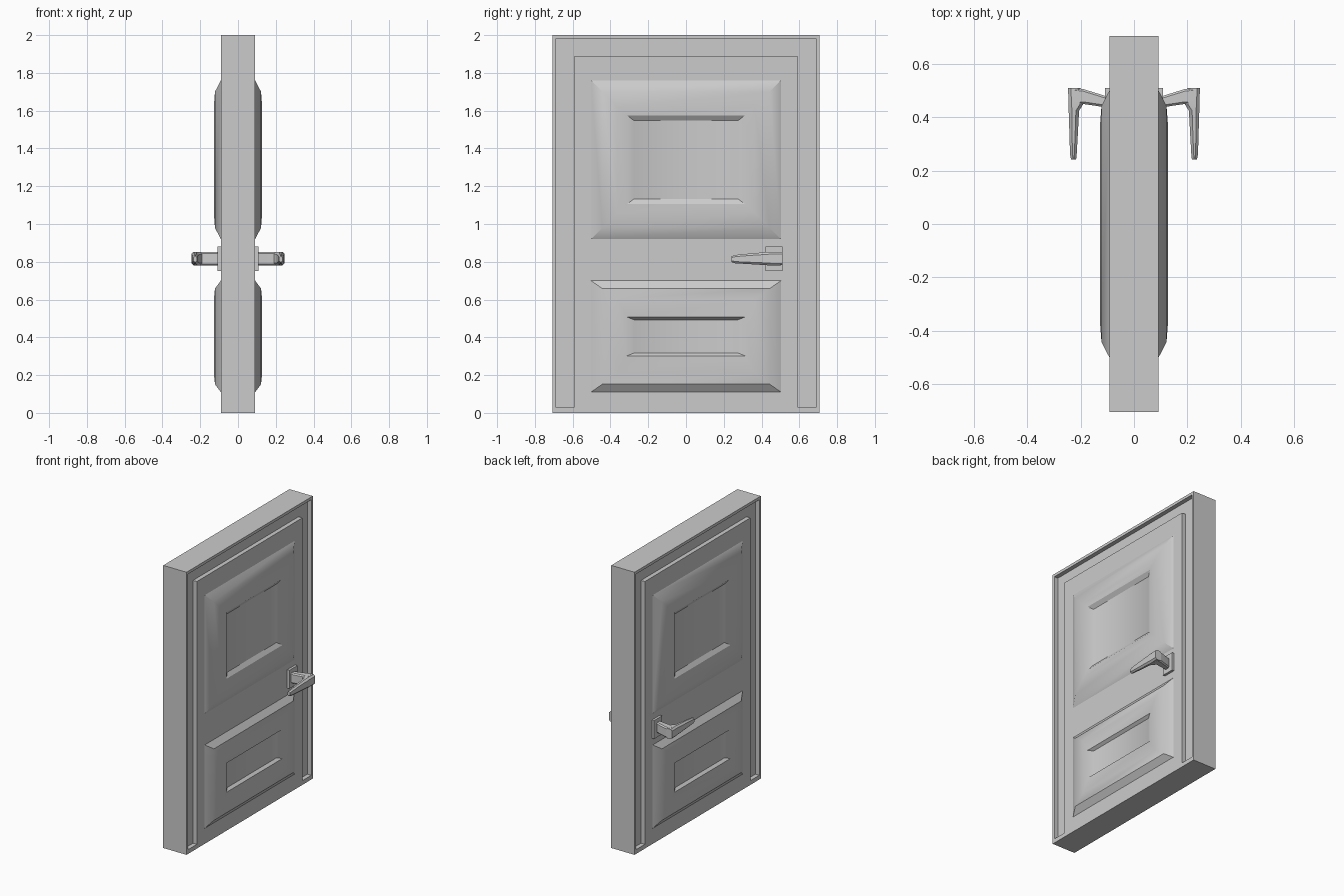
import bpy, bmesh, math
from mathutils import Vector

cube = bpy.data.objects.get("Cube")
if cube:
    bpy.data.objects.remove(cube, do_unlink=True)

FACE = 0.091      # half thickness of the door
GROOVE = 0.03     # depth of the frame groove

grey = bpy.data.materials.new("light_grey")
grey.use_nodes = True
grey.diffuse_color = (0.6, 0.6, 0.6, 1)
grey.node_tree.nodes["Principled BSDF"].inputs["Base Color"].default_value = (0.6, 0.6, 0.6, 1)


def finish(name, bm, smooth=None):
    """Turn a bmesh into a named object with outward normals."""
    bmesh.ops.recalc_face_normals(bm, faces=bm.faces)
    mesh = bpy.data.meshes.new(name)
    bm.to_mesh(mesh)
    bm.free()
    mesh.materials.append(grey)
    obj = bpy.data.objects.new(name, mesh)
    bpy.context.collection.objects.link(obj)
    bpy.ops.object.select_all(action='DESELECT')
    obj.select_set(True)
    bpy.context.view_layer.objects.active = obj
    if smooth:
        bpy.ops.object.shade_smooth_by_angle(angle=math.radians(smooth))
    return obj


def loft(bm, rings):
    """Skin a list of equal point rings and cap both ends."""
    loops = [[bm.verts.new(p) for p in ring] for ring in rings]
    for a, b in zip(loops, loops[1:]):
        for i in range(len(a)):
            j = (i + 1) % len(a)
            bm.faces.new((a[i], a[j], b[j], b[i]))
    bm.faces.new(loops[0][::-1])
    bm.faces.new(loops[-1])


def rect(x, cz, hy, hz):
    return [(x, -hy, cz - hz), (x, hy, cz - hz), (x, hy, cz + hz), (x, -hy, cz + hz)]


def chamfered(a0, a1, b0, b1, c):
    """Eight-sided outline of a rectangle with cut corners."""
    return [(a0 + c, b0), (a1 - c, b0), (a1, b0 + c), (a1, b1 - c),
            (a1 - c, b1), (a0 + c, b1), (a0, b1 - c), (a0, b0 + c)]


# Door slab with a U-shaped groove cut around the leaf on each side
bm = bmesh.new()
loft(bm, [rect(-FACE, 1, 0.706, 1), rect(FACE, 1, 0.706, 1)])
slab = finish("door_slab", bm)
half_u = [(0.59, 0.03), (0.69, 0.03), (0.69, 1.98)]
outline = half_u + [(-y, z) for y, z in half_u[::-1]] + [(-0.59, 1.89), (0.59, 1.89)]
for s in (1, -1):
    bm = bmesh.new()
    loft(bm, [[(s * x, y, z) for y, z in outline] for x in (FACE - GROOVE, FACE + 0.1)])
    cutter = finish("groove_cutter", bm)
    cutter.hide_render = True
    bpy.context.view_layer.objects.active = slab
    cut = slab.modifiers.new("groove", 'BOOLEAN')
    cut.operation = 'DIFFERENCE'
    cut.solver = 'EXACT'
    cut.object = cutter
    bpy.ops.object.modifier_apply(modifier=cut.name)
    bpy.data.objects.remove(cutter, do_unlink=True)

# Raised panels: centre height, half height, inset of rim, shoulder, recess, recess floor
panels = {"upper_panel": (1.34, 0.42, 0.06, 0.14, 0.185, 0.213),
          "lower_panel": (0.405, 0.295, 0.042, 0.10, 0.192, 0.207)}
widths = (0.503, 0.443, 0.363, 0.313, 0.275)
rise = (0, 0.031, 0.037, 0.037, 0.018)

for side, s in (("left", 1), ("right", -1)):
    for name, (cz, hz, *insets) in panels.items():
        bm = bmesh.new()
        rings = [rect(s * (FACE - 0.01), cz, widths[0], hz)]
        for w, inset, h in zip(widths, [0] + insets, rise):
            rings.append(rect(s * (FACE + h), cz, w, hz - inset))
        loft(bm, rings)
        finish(f"{side}_{name}", bm, 30)

    # Handle plate
    bm = bmesh.new()
    loft(bm, [[(s * x, y, z) for y, z in
               ((0.42, 0.75), (0.51, 0.75), (0.51, 0.88), (0.42, 0.88))]
              for x in (FACE - 0.01, FACE + 0.017)])
    finish(f"{side}_handle_plate", bm)

    # Handle arm reaching out from the plate
    bm = bmesh.new()
    loft(bm, [[(s * x, y, z) for y, z in chamfered(y0, y1, 0.78, 0.853, 0.008)]
              for x, y0, y1 in ((0.1, 0.437, 0.478), (0.19, 0.45, 0.506), (0.225, 0.45, 0.51))])
    finish(f"{side}_handle_arm", bm, 30)

    # Tapered lever
    bm = bmesh.new()
    stations = ((0.51, 0.2, 0.247, 0.782, 0.852, 0.010),
                (0.45, 0.19, 0.246, 0.78, 0.853, 0.012),
                (0.425, 0.206, 0.245, 0.782, 0.851, 0.012),
                (0.33, 0.211, 0.242, 0.788, 0.843, 0.010),
                (0.26, 0.215, 0.24, 0.792, 0.836, 0.009),
                (0.242, 0.217, 0.236, 0.798, 0.83, 0.008))
    loft(bm, [[(s * x, y, z) for x, z in chamfered(x0, x1, z0, z1, c)]
              for y, x0, x1, z0, z1, c in stations])
    finish(f"{side}_handle_lever", bm, 30)
